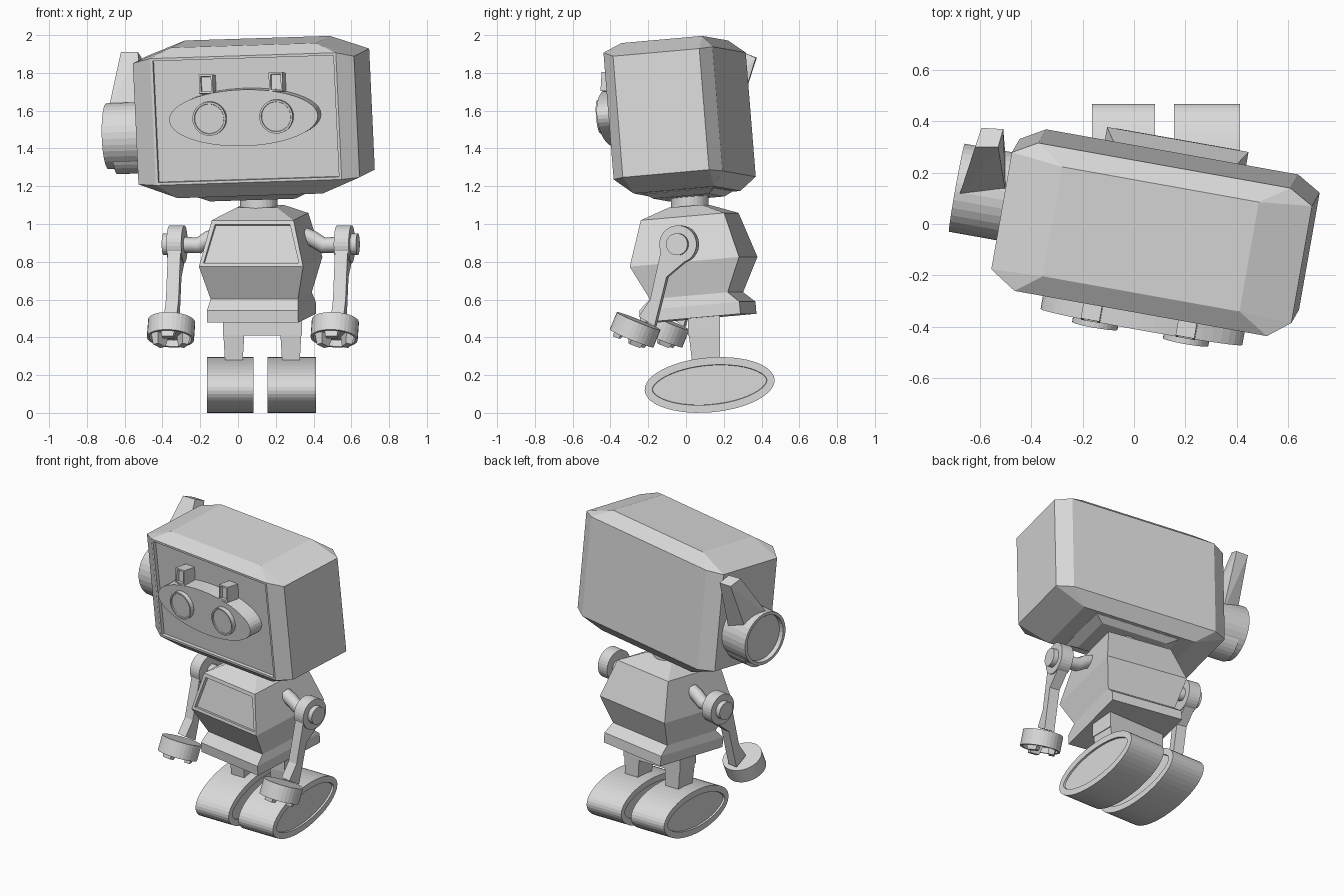
import bpy, bmesh, math
from mathutils import Matrix, Vector

if "Cube" in bpy.data.objects:
    bpy.data.objects.remove(bpy.data.objects["Cube"])

grey = bpy.data.materials.new("light_grey")
grey.diffuse_color = (0.7, 0.7, 0.7, 1)
grey.use_nodes = True
grey.node_tree.nodes["Principled BSDF"].inputs["Base Color"].default_value = grey.diffuse_color
R = lambda deg, axis: Matrix.Rotation(math.radians(deg), 4, axis)
T = lambda x, y, z: Matrix.Translation((x, y, z))
I = Matrix.Identity(4)

# Local frames of the turned head and torso
HEAD = T(0.085, -0.02, 1.57) @ R(-10, 'Z') @ R(5, 'X') @ R(-1.8, 'Y')
BODY = T(0.12, 0.04, 0.8) @ R(-10, 'Z') @ R(5, 'X')


def finish(name, bm, m=I):
    bmesh.ops.recalc_face_normals(bm, faces=bm.faces)
    mesh = bpy.data.meshes.new(name)
    bm.to_mesh(mesh)
    bm.free()
    mesh.materials.append(grey)
    ob = bpy.data.objects.new(name, mesh)
    ob.matrix_world = m
    bpy.context.collection.objects.link(ob)
    return ob


def recess(bm, direction, rim, depth, near=None):
    """Frame and sink the face turned most towards a direction."""
    bmesh.ops.recalc_face_normals(bm, faces=bm.faces)
    bm.normal_update()
    d = Vector(direction)
    faces = [f for f in bm.faces if near is None or near(f.calc_center_median())]
    face = max(faces, key=lambda f: (round(f.normal.dot(d), 2), f.calc_area()))
    bmesh.ops.inset_individual(bm, faces=[face], thickness=rim)
    bmesh.ops.inset_individual(bm, faces=[face], thickness=0.002, depth=-depth)


def hull(points):
    bm = bmesh.new()
    for p in points:
        bm.verts.new(p)
    bmesh.ops.convex_hull(bm, input=bm.verts)
    bmesh.ops.dissolve_limit(bm, angle_limit=0.03, verts=bm.verts, edges=bm.edges)
    return bm


def box_points(x0, x1, y0, y1, z0, z1):
    return [(x, y, z) for x in (x0, x1) for y in (y0, y1) for z in (z0, z1)]


def drum(name, m, rx, ry, length, rim=0, depth=0, ends=(1,), segs=32):
    """Cylinder along local z, with optional sunken ends."""
    bm = bmesh.new()
    bmesh.ops.create_cone(bm, cap_ends=True, segments=segs, radius1=1, radius2=1, depth=length)
    bmesh.ops.scale(bm, vec=(rx, ry, 1), verts=bm.verts)
    if rim:
        for e in ends:
            recess(bm, (0, 0, e), rim, depth)
    return finish(name, bm, m)


def stack(sections):
    """Rectangular sections (half width, half depth, height) joined upward."""
    bm = bmesh.new()
    rings = [[bm.verts.new((sx * a, sy * b, z)) for sx, sy in ((-1, -1), (1, -1), (1, 1), (-1, 1))]
             for a, b, z in sections]
    for lo, hi in zip(rings, rings[1:]):
        for i in range(4):
            j = (i + 1) % 4
            bm.faces.new((lo[i], lo[j], hi[j], hi[i]))
    bm.faces.new(rings[0][::-1])
    bm.faces.new(rings[-1])
    return bm


# Head: chamfered box with a framed face
pts = []
for s in (-1, 1):
    for t in (-1, 1):
        pts += [(s * .5 + .01, -.305, t * .337 + .012), (s * .5, .28, t * .33),
                (s * .595, -.24, t * .322), (s * .595, .225, t * .322),
                (s * .39, -.225, t * .4 - .003), (s * .39, .21, t * .4 - .003)]
bm = hull(pts)
recess(bm, (0, -1, 0), 0.02, 0.02)
finish("head", bm, HEAD)
finish("head_collar", hull(box_points(-.29, .29, -.19, .19, -.405, -.40)
                           + box_points(-.23, .23, -.15, .15, -.432, -.425)), HEAD)

# Face: oval mask, eyes and brows
OUT = R(90, 'X')
drum("eye_mask", HEAD @ T(.012, -.325, .025) @ OUT, .40, .15, .12, segs=48)
for s in (-1, 1):
    side = "left" if s < 0 else "right"
    eye = HEAD @ T(.012 + s * .18, -.39, .028) @ OUT
    drum(side + "_eye", eye, .09, .09, .045, .01, .006)
    bm = hull(box_points(-.037, .037, -.045, .05, -.05, .05))
    recess(bm, (0, -1, 0), 0.014, 0.02)
    finish(side + "_brow", bm, HEAD @ T(.005 + s * .188, -.335, .205) @ R(-8, 'X'))

# Side earpiece with lower boss, and swept fin
drum("earpiece", HEAD @ T(-.69, .015, -.082) @ R(-90, 'Y'), .175, .175, .21, .02, .03)
drum("earpiece_boss", HEAD @ T(-.665, .015, -.155) @ R(-90, 'Y'), .13, .13, .17)
finish("ear_fin", hull([(-.685, .10, 1.61), (-.50, .12, 1.61), (-.62, .24, 1.53), (-.50, .25, 1.50),
                        (-.62, .30, 1.91), (-.53, .30, 1.91), (-.595, .375, 1.88), (-.51, .37, 1.88)]))

# Neck and torso
drum("neck", T(.11, .02, 1.11), .1, .1, .16)
bm = stack([(.245, .27, -.30), (.245, .27, -.235), (.235, .21, -.18),
            (.28, .295, 0), (.22, .225, .24), (.11, .09, .295)])
recess(bm, (0, -1, 0), 0.03, 0.02, near=lambda c: 0 < c.z < .24 and c.y < -.2)
finish("torso", bm, BODY)

# Hips, legs and oval feet
finish("hips", hull(box_points(-.08, .34, .01, .18, .41, .54)))
for side, x, fx, w in (("left", -.022, -.041, .247), ("right", .28, .285, .258)):
    finish(side + "_leg", hull(box_points(x - .058, x + .058, .01, .18, .46, .47)
                               + box_points(x - .045, x + .045, .035, .18, .24, .25)))
    drum(side + "_foot", T(fx, .125, .148) @ R(5, 'X') @ R(90, 'Y') @ R(90, 'Z'),
         .345, .145, w, .04, .012, ends=(1, -1), segs=48)


def tube(name, path, radius, m):
    cu = bpy.data.curves.new(name, 'CURVE')
    cu.dimensions = '3D'
    cu.bevel_depth, cu.bevel_resolution, cu.use_fill_caps = radius, 2, True
    sp = cu.splines.new('POLY')
    sp.points.add(len(path) - 1)
    for p, co in zip(sp.points, path):
        p.co = (*co, 1)
    cu.materials.append(grey)
    ob = bpy.data.objects.new(name, cu)
    ob.matrix_world = m
    bpy.context.collection.objects.link(ob)


# Arms, mirrored in the torso frame
strap = [(-.078, .087), (-.165, -.185), (-.234, -.27), (-.155, -.33), (-.067, -.075), (.062, .015)]
for s in (-1, 1):
    side = "left" if s < 0 else "right"
    tube(side + "_shoulder_joint", [(s * .23, .02, .14), (s * .28, .02, .12), (s * .335, .02, .085),
                                    (s * .43, .02, .09)], .043, BODY)
    pivot = lambda u: BODY @ T(s * u, .01, .092) @ R(90, 'Y')
    drum(side + "_shoulder_disc", pivot(.45), .1, .1, .08)
    drum(side + "_shoulder_knob", pivot(.48), .058, .058, .085)
    # Bent forearm strap
    bm = bmesh.new()
    face = bm.faces.new([bm.verts.new((s * .415, v, w)) for v, w in strap])
    ext = bmesh.ops.extrude_face_region(bm, geom=[face])
    new = [g for g in ext["geom"] if isinstance(g, bmesh.types.BMVert)]
    bmesh.ops.translate(bm, vec=(s * .068, 0, 0), verts=new)
    finish(side + "_arm", bm, BODY)
    # Cupped hand with stubby fingers
    hand = BODY @ T(s * .44, -.267, -.338) @ R(152.5, 'X')
    drum(side + "_hand", hand, .125, .125, .10, .014, .035)
    for i, a in enumerate((90, 210, 330)):
        finger = hull(box_points(-.045, .045, -.02, .03, 0, .01) + box_points(-.03, .03, -.012, .022, .065, .075))
        finish(f"{side}_finger_{i + 1}", finger, hand @ R(a - 90, 'Z') @ T(0, .07, 0))
